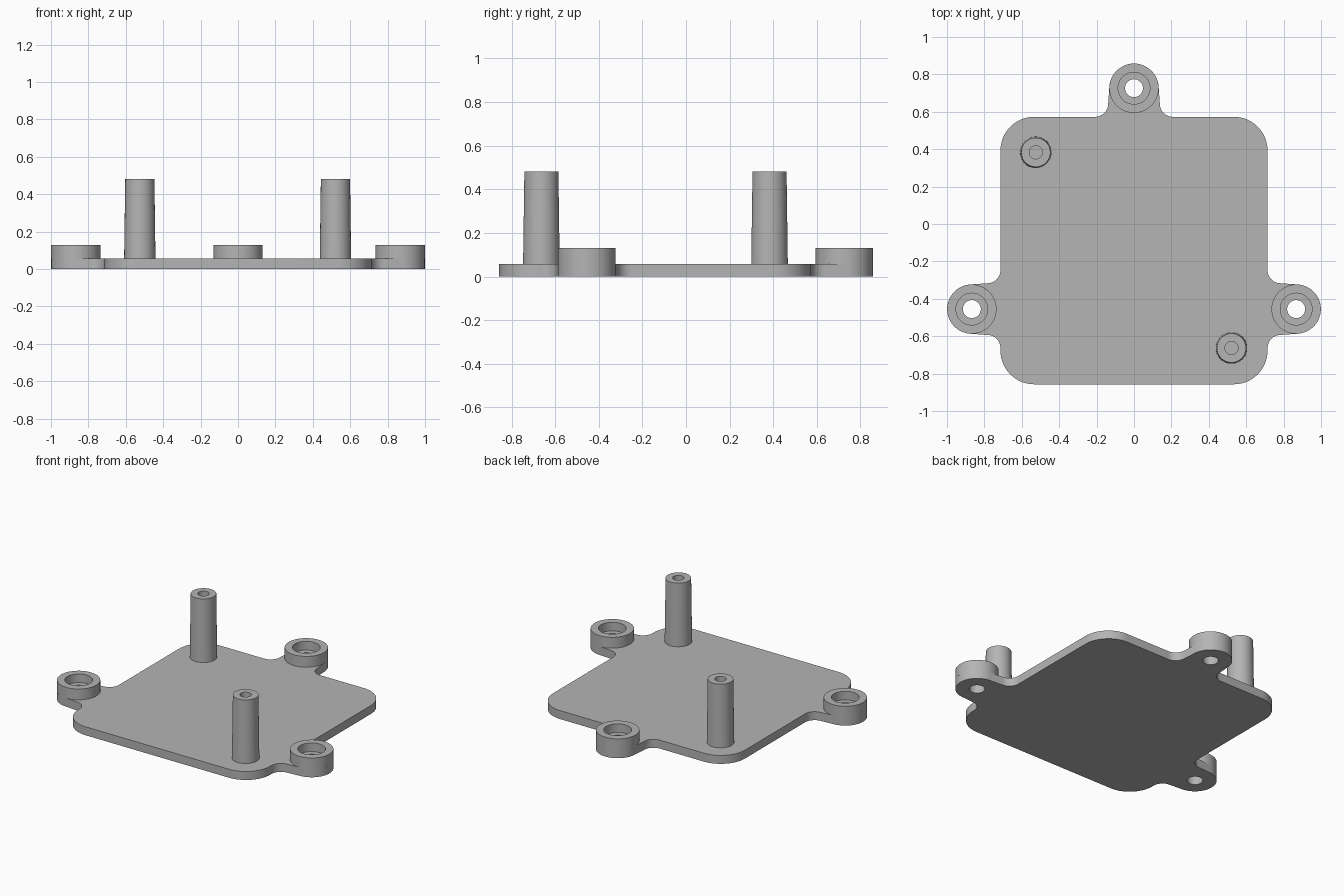
import bpy, bmesh, math
from mathutils import Vector

if "Cube" in bpy.data.objects:
    bpy.data.objects.remove(bpy.data.objects["Cube"], do_unlink=True)

grey = bpy.data.materials.new("plain grey")
grey.use_nodes = True
grey.diffuse_color = (0.46, 0.46, 0.46, 1)
grey.node_tree.nodes["Principled BSDF"].inputs["Base Color"].default_value = grey.diffuse_color

PLATE_TOP = 0.057
BOSS_R, HOLE_R = 0.132, 0.048
HALF, FRONT, BACK = 0.714, -0.857, 0.573
# Mounting tabs: name, centre, outward direction
TABS = [("left", (0.867, -0.455), (1, 0)),
        ("back", (0, 0.726), (0, 1)),
        ("right", (-0.867, -0.455), (-1, 0))]


def finish(obj):
    """Weld, fix normals, colour and smooth the curved walls."""
    bm = bmesh.new()
    bm.from_mesh(obj.data)
    bmesh.ops.remove_doubles(bm, verts=bm.verts, dist=0.0002)
    bmesh.ops.recalc_face_normals(bm, faces=bm.faces)
    bm.to_mesh(obj.data)
    bm.free()
    obj.data.materials.clear()
    obj.data.materials.append(grey)
    bpy.ops.object.select_all(action='DESELECT')
    obj.select_set(True)
    bpy.context.view_layer.objects.active = obj
    bpy.ops.object.shade_smooth_by_angle(angle=math.radians(30))


def round_corner(a, b, c, r, steps=14):
    """Points of an arc of radius r that rounds corner b."""
    u, v = (a - b).normalized(), (c - b).normalized()
    half = u.angle(v) / 2
    centre = b + (u + v).normalized() * r / math.sin(half)
    start = b + u * r / math.tan(half) - centre
    end = b + v * r / math.tan(half) - centre
    sweep = start.angle(end)
    return [centre + (start * math.sin((1 - i / steps) * sweep)
                      + end * math.sin(i / steps * sweep)) / math.sin(sweep)
            for i in range(steps + 1)]


def tab_corners(centre, direction):
    """Slightly tapered tab with a round tip and filleted root."""
    d = Vector(direction)
    across = Vector((-d.y, d.x))
    c = Vector(centre)
    return [(c + d * along + across * side, r) for along, side, r in
            [(-0.153, -0.143, 0.07), (BOSS_R, -0.123, BOSS_R),
             (BOSS_R, 0.123, BOSS_R), (-0.153, 0.143, 0.07)]]


def lathe(name, profile, location, steps=48):
    """Revolve a closed (radius, height) profile about z."""
    bm = bmesh.new()
    verts = [bm.verts.new((r, 0, z)) for r, z in profile]
    edges = [bm.edges.new((p, q)) for p, q in zip(verts, verts[1:])]
    bmesh.ops.spin(bm, geom=verts + edges, cent=(0, 0, 0), axis=(0, 0, 1),
                   angle=math.tau, steps=steps)
    mesh = bpy.data.meshes.new(name)
    bm.to_mesh(mesh)
    bm.free()
    obj = bpy.data.objects.new(name, mesh)
    obj.location = (*location, 0)
    bpy.context.collection.objects.link(obj)
    finish(obj)


# Base plate outline, counter-clockwise
corners = [(Vector((-HALF, FRONT)), 0.18), (Vector((HALF, FRONT)), 0.18)]
corners += tab_corners(*TABS[0][1:])
corners.append((Vector((HALF, BACK)), 0.18))
corners += tab_corners(*TABS[1][1:])
corners.append((Vector((-HALF, BACK)), 0.18))
corners += tab_corners(*TABS[2][1:])
outline = []
for i, (point, radius) in enumerate(corners):
    after = corners[(i + 1) % len(corners)][0]
    for p in round_corner(corners[i - 1][0], point, after, radius):
        if not outline or (p - outline[-1]).length > 0.001:
            outline.append(p)

# Screw holes through the plate
loops = [outline]
for _, centre, _ in TABS:
    loops.append([Vector(centre) + Vector((math.cos(t), math.sin(t))) * HOLE_R
                  for t in (math.tau * i / 48 for i in range(48))])

# Filled and extruded plate
curve = bpy.data.curves.new("base_plate", 'CURVE')
curve.dimensions = '2D'
curve.fill_mode = 'BOTH'
curve.extrude = PLATE_TOP / 2
for loop in loops:
    spline = curve.splines.new('POLY')
    spline.points.add(len(loop) - 1)
    spline.use_cyclic_u = True
    for point, p in zip(spline.points, loop):
        point.co = (p.x, p.y, 0, 1)
plate = bpy.data.objects.new("base_plate", curve)
plate.location.z = PLATE_TOP / 2
bpy.context.collection.objects.link(plate)
bpy.ops.object.select_all(action='DESELECT')
plate.select_set(True)
bpy.context.view_layer.objects.active = plate
bpy.ops.object.convert(target='MESH')
finish(bpy.context.view_layer.objects.active)

# Counterbored bosses on the tabs
for side, centre, _ in TABS:
    lathe(side + "_boss", [(BOSS_R, PLATE_TOP), (BOSS_R, 0.13), (0.085, 0.13),
                           (0.085, 0.072), (HOLE_R, 0.072), (HOLE_R, PLATE_TOP)], centre)

# Tapered posts with blind pilot holes
for name, centre in [("back_post", (-0.525, 0.383)), ("front_post", (0.521, -0.663))]:
    lathe(name, [(0.084, PLATE_TOP - 0.01), (0.078, 0.482), (0.035, 0.482),
                 (0.035, 0.15), (0, 0.15)], centre)
